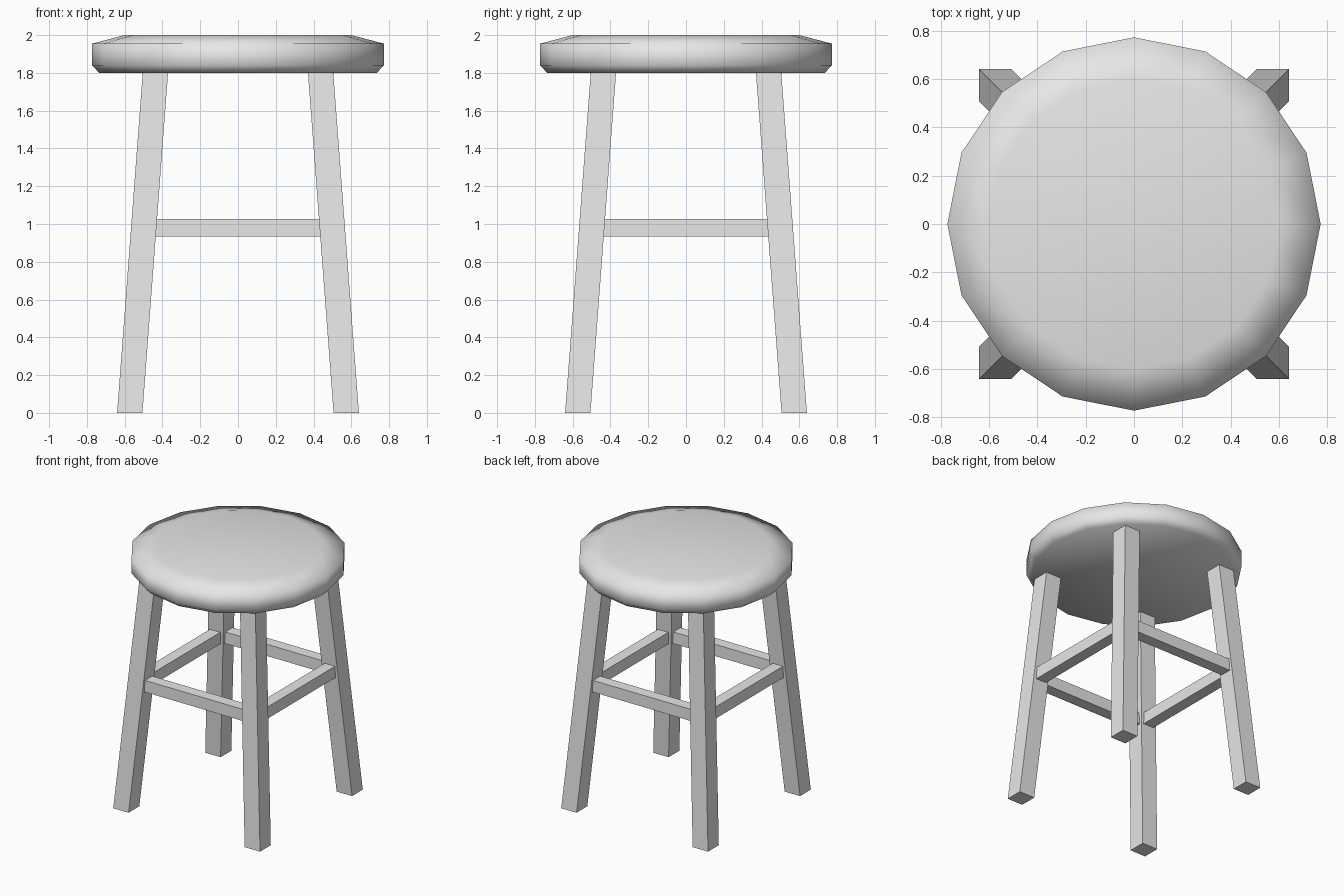
import bpy, bmesh, math

if "Cube" in bpy.data.objects:
    bpy.data.objects.remove(bpy.data.objects["Cube"])

grey = bpy.data.materials.new("plain grey")
grey.diffuse_color = (0.8, 0.8, 0.8, 1.0)
grey.use_nodes = True
grey.node_tree.nodes["Principled BSDF"].inputs["Base Color"].default_value = grey.diffuse_color


def add_object(name, bm, smooth=False):
    bmesh.ops.recalc_face_normals(bm, faces=bm.faces)
    for f in bm.faces:
        f.smooth = smooth
    mesh = bpy.data.meshes.new(name)
    bm.to_mesh(mesh)
    bm.free()
    mesh.materials.append(grey)
    obj = bpy.data.objects.new(name, mesh)
    bpy.context.collection.objects.link(obj)
    return obj


def loft(name, rings, smooth=False):
    """Skin a stack of matching rings and cap both ends."""
    bm = bmesh.new()
    loops = [[bm.verts.new(p) for p in ring] for ring in rings]
    n = len(loops[0])
    for a, b in zip(loops, loops[1:]):
        for i in range(n):
            j = (i + 1) % n
            bm.faces.new((a[i], a[j], b[j], b[i]))
    bm.faces.new(loops[0][::-1])
    bm.faces.new(loops[-1])
    return add_object(name, bm, smooth)


def square(cx, cy, z, half):
    return [(cx + sx * half, cy + sy * half, z)
            for sx, sy in ((-1, -1), (1, -1), (1, 1), (-1, 1))]


# Round cushion seat, 16 sides, chamfered below and softly domed above
SIDES = 16
seat_profile = [(0.735, 1.80), (0.772, 1.84), (0.772, 1.955), (0.60, 2.0)]
loft("seat", [[(r * math.cos(2 * math.pi * i / SIDES),
                r * math.sin(2 * math.pi * i / SIDES), z) for i in range(SIDES)]
              for r, z in seat_profile], smooth=True)

# Four splayed square legs with level feet
for side, sx in (("left", -1), ("right", 1)):
    for end, sy in (("front", -1), ("back", 1)):
        loft(f"{end}_{side}_leg",
             [square(sx * 0.573, sy * 0.573, 0.0, 0.067),
              square(sx * 0.437, sy * 0.437, 1.805, 0.067)])

# Four stretchers joining neighbouring legs at mid height
for name, turn in (("front", 0), ("right", 1), ("back", 2), ("left", 3)):
    ring = [(-0.545, 0.935), (-0.455, 0.935), (-0.455, 1.027), (-0.545, 1.027)]
    bar = loft(f"{name}_stretcher",
               [[(x, y, z) for y, z in ring] for x in (-0.45, 0.45)])
    bar.rotation_euler.z = turn * math.pi / 2
